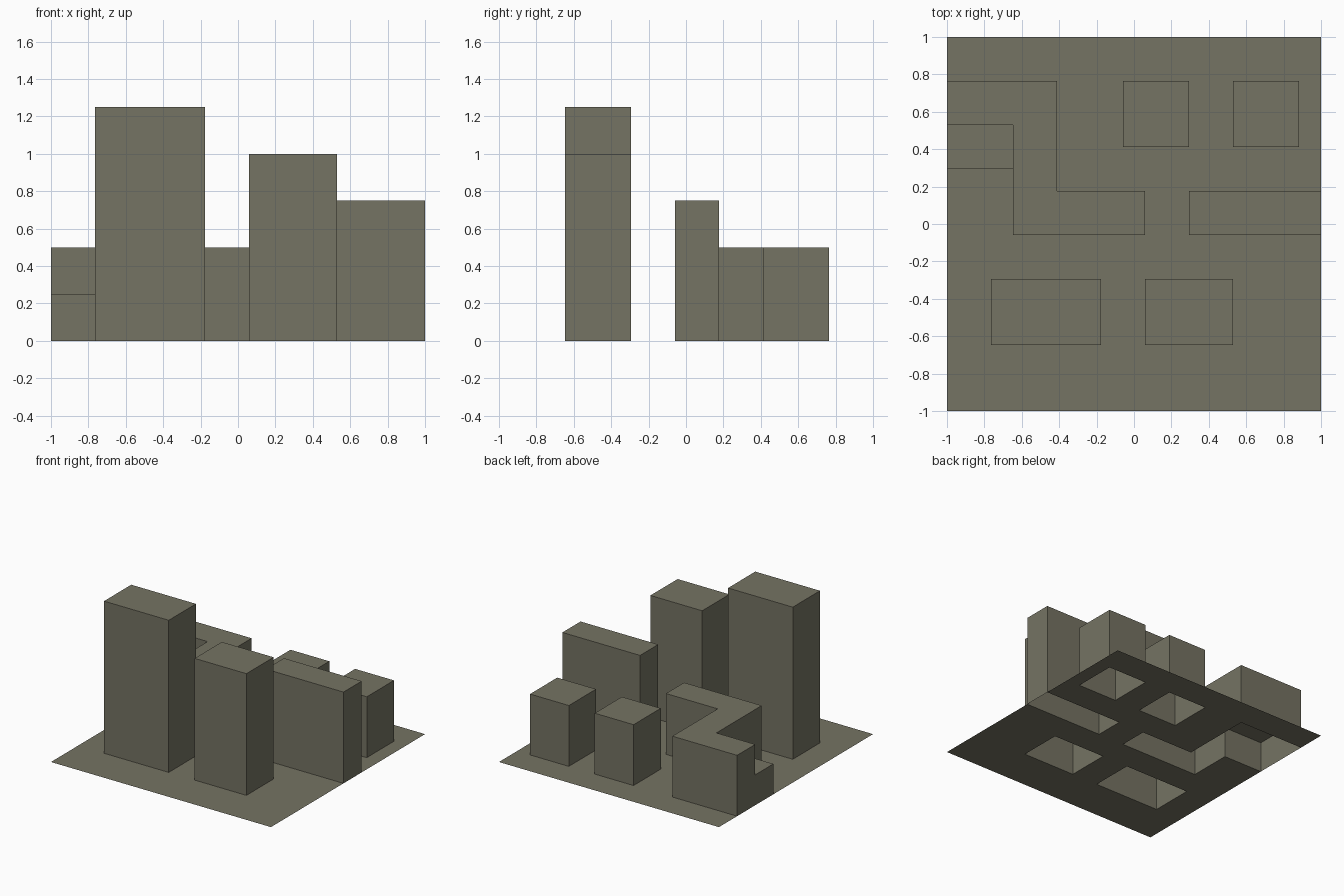
import bpy
import bmesh
import math

if "Cube" in bpy.data.objects:
    bpy.data.objects.remove(bpy.data.objects["Cube"])

N = 17            # city block is a 17 x 17 cell grid
CELL = 2.0 / N

# (name, x0, x1, y0, y1, height) in grid cells
BLOCKS = [
    ("tall_tower", 2, 7, 3, 6, 1.25),
    ("second_tower", 9, 13, 3, 6, 1.0),
    ("slab_building", 11, 17, 8, 10, 0.75),
    ("small_block_middle", 8, 11, 12, 15, 0.5),
    ("small_block_right", 13, 16, 12, 15, 0.5),
    ("stepped_building", 0, 5, 13, 15, 0.5),   # rear wing
    ("stepped_building", 3, 5, 8, 13, 0.5),    # connecting wing
    ("stepped_building", 5, 9, 8, 10, 0.5),    # front wing
    ("stepped_building", 0, 3, 11, 13, 0.25),  # low annex
]

mat = bpy.data.materials.new("olive_grey_concrete")
mat.diffuse_color = (0.178, 0.172, 0.125, 1)
mat.use_nodes = True
mat.node_tree.nodes["Principled BSDF"].inputs["Base Color"].default_value = mat.diffuse_color

# Height and owner of every cell
cells = {(i, j): (0.0, "ground_sheet") for i in range(N) for j in range(N)}
for name, x0, x1, y0, y1, h in BLOCKS:
    for i in range(x0, x1):
        for j in range(y0, y1):
            cells[i, j] = (h, name)

meshes = {}


def quad(name, pts):
    bm = meshes.setdefault(name, bmesh.new() if name not in meshes else None)
    bm.faces.new([bm.verts.new((x * CELL - 1, y * CELL - 1, z)) for x, y, z in pts])


for (i, j), (h, name) in cells.items():
    # Roof or ground cell; buildings stay open underneath
    ring = [(i, j), (i + 1, j), (i + 1, j + 1), (i, j + 1)]
    quad(name, [(x, y, h) for x, y in ring])
    # Walls down to any lower neighbour
    for k, (dx, dy) in enumerate([(0, -1), (1, 0), (0, 1), (-1, 0)]):
        low = cells.get((i + dx, j + dy), (0.0, ""))[0]
        if low < h:
            a, b = ring[k], ring[(k + 1) % 4]
            quad(name, [(*a, low), (*b, low), (*b, h), (*a, h)])

# Weld cells, merge flat areas and make the objects
for name, bm in meshes.items():
    bmesh.ops.remove_doubles(bm, verts=bm.verts[:], dist=1e-4)
    bmesh.ops.dissolve_limit(bm, angle_limit=math.radians(1),
                             verts=bm.verts[:], edges=bm.edges[:])
    me = bpy.data.meshes.new(name)
    bm.to_mesh(me)
    bm.free()
    me.materials.append(mat)
    bpy.context.collection.objects.link(bpy.data.objects.new(name, me))
